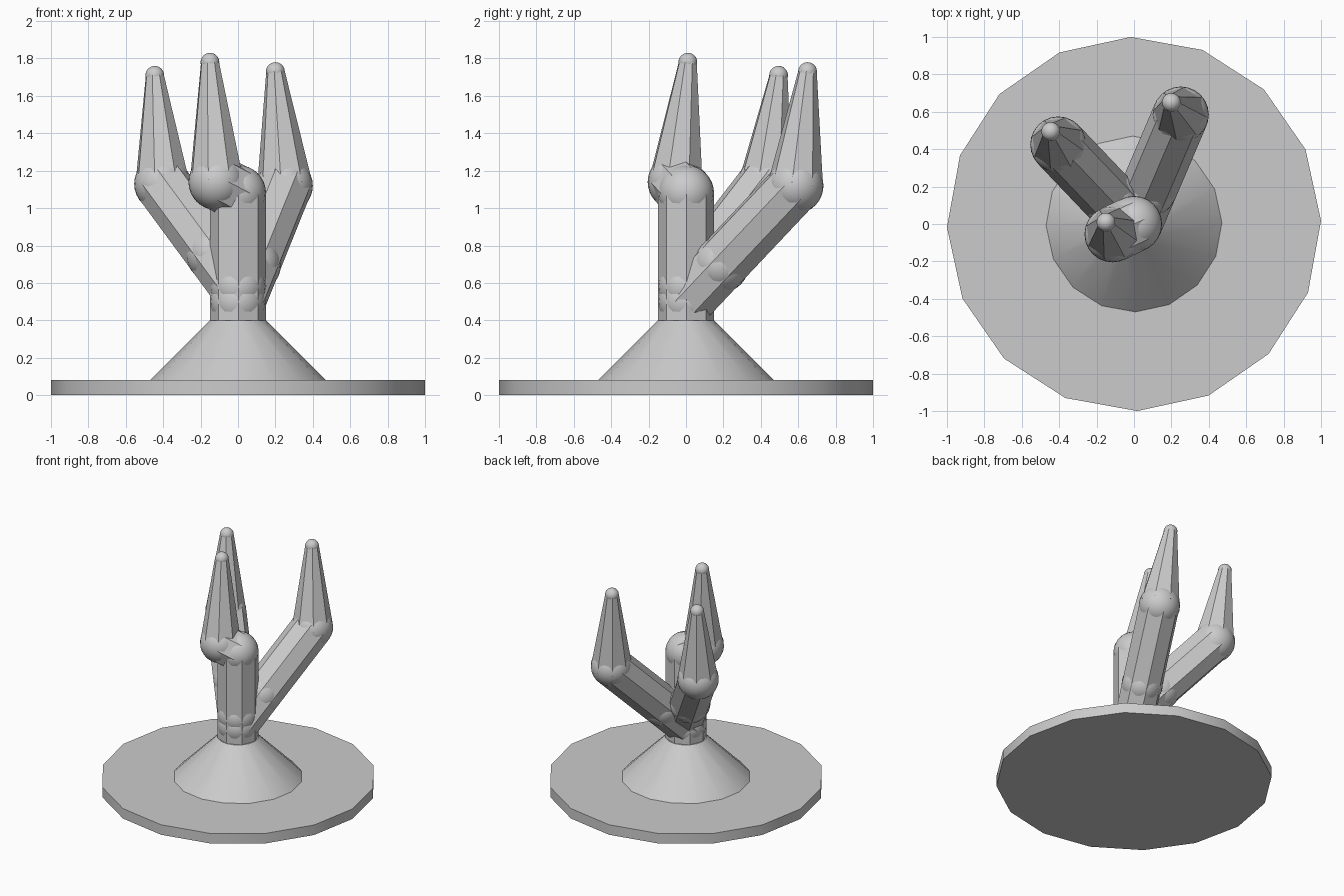
import bpy
import math
from mathutils import Vector

cube = bpy.data.objects.get("Cube")
if cube:
    bpy.data.objects.remove(cube, do_unlink=True)

grey = bpy.data.materials.new("plain grey")
grey.use_nodes = True
colour = (0.6, 0.6, 0.6, 1)
grey.diffuse_color = colour
grey.node_tree.nodes["Principled BSDF"].inputs["Base Color"].default_value = colour

R = 0.15      # limb radius
TIP = 0.05    # spike tip radius


def finish(name, angle):
    ob = bpy.context.object
    ob.name = name
    ob.data.materials.append(grey)
    bpy.ops.object.shade_smooth_by_angle(angle=math.radians(angle))
    return ob


def limb(name, a, b, r1=R, r2=R, sides=8, angle=30):
    """Straight tapered prism running from a to b."""
    a, b = Vector(a), Vector(b)
    bpy.ops.mesh.primitive_cone_add(vertices=sides, radius1=r1, radius2=r2,
                                    depth=(b - a).length, location=(a + b) / 2)
    ob = finish(name, angle)
    ob.rotation_euler = (b - a).to_track_quat('Z', 'Y').to_euler()
    return ob


def joint(name, p, r=R):
    """Smooth ball that rounds off the end of a limb."""
    bpy.ops.mesh.primitive_uv_sphere_add(segments=24, ring_count=16,
                                         radius=r, location=p)
    return finish(name, 60)


# Round foot, flared collar and upright stem
for name, low, high, r1, r2, sides in (
        ("base_disc", 0, 0.08, 1, 1, 16),
        ("base_cone", 0.08, 0.4, 0.47, R, 16),
        ("stem", 0.4, 1.08, R, R, 8)):
    part = limb(name, (0, 0, low), (0, 0, high), r1, r2, sides)
    part.rotation_euler = (0, 0, math.radians(1))
joint("stem_top_joint", (0, 0, 1.08))

# Each arm: start on the stem, elbow below the spike, spike tip
arms = {
    "front": ((0, 0, 1.08), (-0.115, -0.055, 1.14), (-0.15, 0.01, 1.78)),
    "right": ((0, 0, 0.58), (-0.405, 0.425, 1.13), (-0.445, 0.495, 1.71)),
    "left": ((0, 0, 0.5), (0.25, 0.585, 1.12), (0.2, 0.65, 1.73)),
}
for side, (start, elbow, tip) in arms.items():
    if side == "front":
        limb(side + "_arm", start, elbow)
    else:
        middle = Vector(start).lerp(Vector(elbow), 0.32)
        limb(side + "_arm_lower", start, middle)
        limb(side + "_arm_upper", middle, elbow)
        joint(side + "_arm_root", start)
        joint(side + "_arm_joint", middle)
    joint(side + "_elbow", elbow)
    limb(side + "_spike", elbow, tip, R, TIP)
    joint(side + "_spike_tip", tip, TIP)
